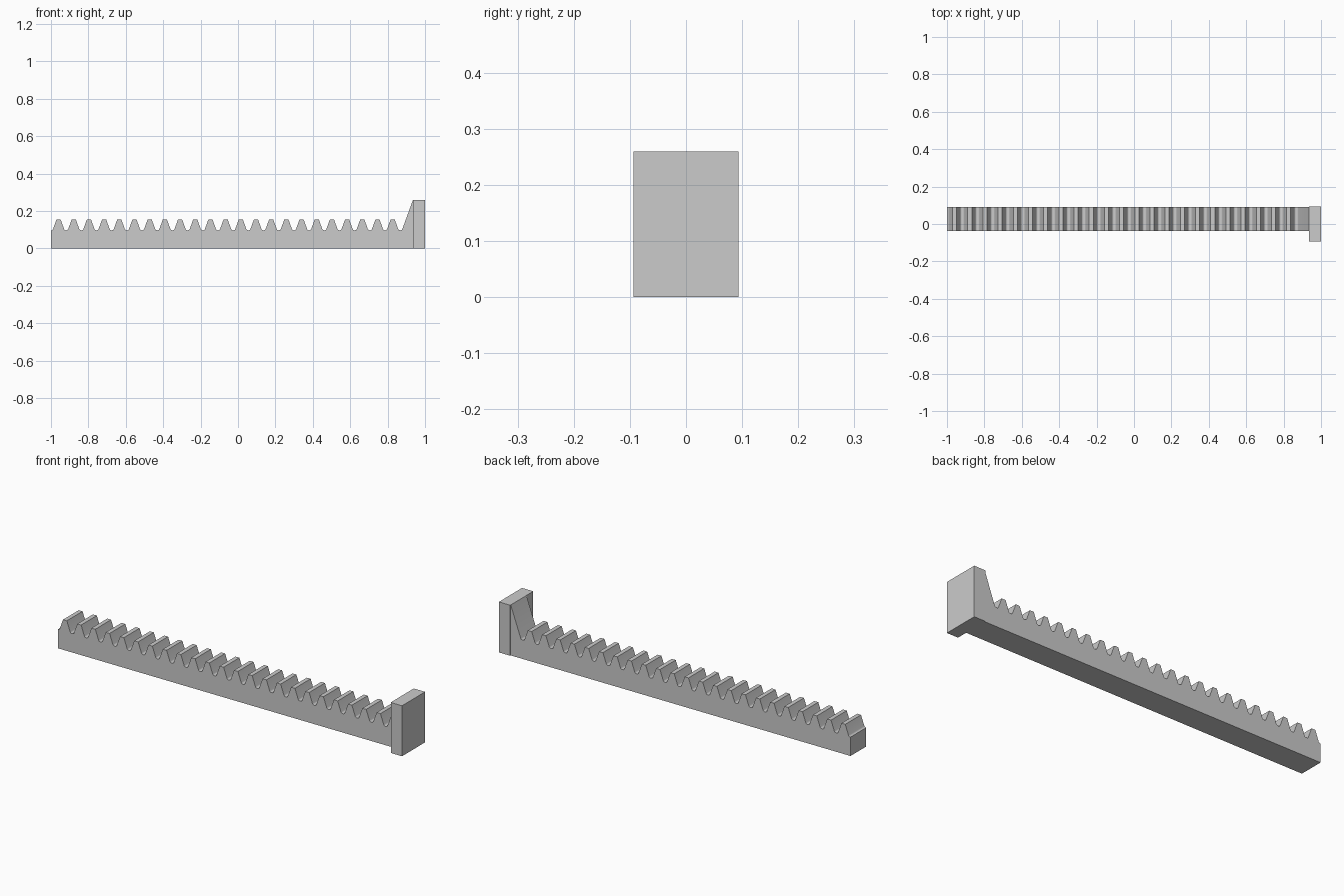
import bpy, bmesh, math

if "Cube" in bpy.data.objects:
    bpy.data.objects.remove(bpy.data.objects["Cube"])

grey = bpy.data.materials.new("plain_grey")
grey.diffuse_color = (0.6, 0.6, 0.6, 1)
grey.use_nodes = True
grey.node_tree.nodes["Principled BSDF"].inputs["Base Color"].default_value = grey.diffuse_color

TEETH = 23
PITCH = 0.0812
MODULE = PITCH / math.pi
ROOT, TIP = 0.097, 0.155           # heights of the valleys and tooth tips
SLOPE = math.tan(math.radians(20))
TIP_HALF = PITCH / 4 - MODULE * SLOPE
ROOT_HALF = TIP_HALF + (TIP - ROOT) * SLOPE
RADIUS, STEPS = 0.0095, 4          # root fillet
PLATE_X, PLATE_TOP = 0.936, 0.26


def extrude_profile(name, points, y0, y1):
    """Extrude an x-z outline along y."""
    bm = bmesh.new()
    face = bm.faces.new([bm.verts.new((x, y0, z)) for x, z in points])
    moved = bmesh.ops.extrude_face_region(bm, geom=[face])["geom"]
    bmesh.ops.translate(bm, vec=(0, y1 - y0, 0),
                        verts=[v for v in moved if isinstance(v, bmesh.types.BMVert)])
    bmesh.ops.recalc_face_normals(bm, faces=bm.faces)
    mesh = bpy.data.meshes.new(name)
    bm.to_mesh(mesh)
    bm.free()
    mesh.materials.append(grey)
    obj = bpy.data.objects.new(name, mesh)
    bpy.context.collection.objects.link(obj)
    return obj


def fillet(corner_x, side):
    """Rounded root from the valley floor up a flank rising towards side."""
    start = corner_x - side * RADIUS * math.tan(math.radians(35))
    angles = [math.radians(70) * i / STEPS for i in range(STEPS + 1)]
    return [(start + side * RADIUS * math.sin(a), ROOT + RADIUS * (1 - math.cos(a)))
            for a in angles]


# Toothed bar: repeated teeth, then a tall flank running up to the end plate
outline = [(-1, 0), (-1, ROOT)]
for i in range(TEETH):
    cx = -1 + PITCH * (i + 0.5)
    outline += fillet(cx - ROOT_HALF, 1)
    outline += [(cx - TIP_HALF, TIP), (cx + TIP_HALF, TIP)]
    outline += fillet(cx + ROOT_HALF, -1)[::-1]
ramp_x = -1 + PITCH * (TEETH + 0.5) - ROOT_HALF
outline += fillet(ramp_x, 1)
outline += [(ramp_x + (PLATE_TOP - ROOT) * SLOPE, PLATE_TOP),
            (PLATE_X, PLATE_TOP), (PLATE_X, 0)]
bar = extrude_profile("toothed_bar", outline, -0.038, 0.09)

# End plate
extrude_profile("end_plate", [(PLATE_X, 0), (1, 0), (1, PLATE_TOP), (PLATE_X, PLATE_TOP)],
                -0.094, 0.094)

# Smooth only the root fillets
bpy.context.view_layer.objects.active = bar
bar.select_set(True)
bpy.ops.object.shade_smooth_by_angle(angle=math.radians(25))
